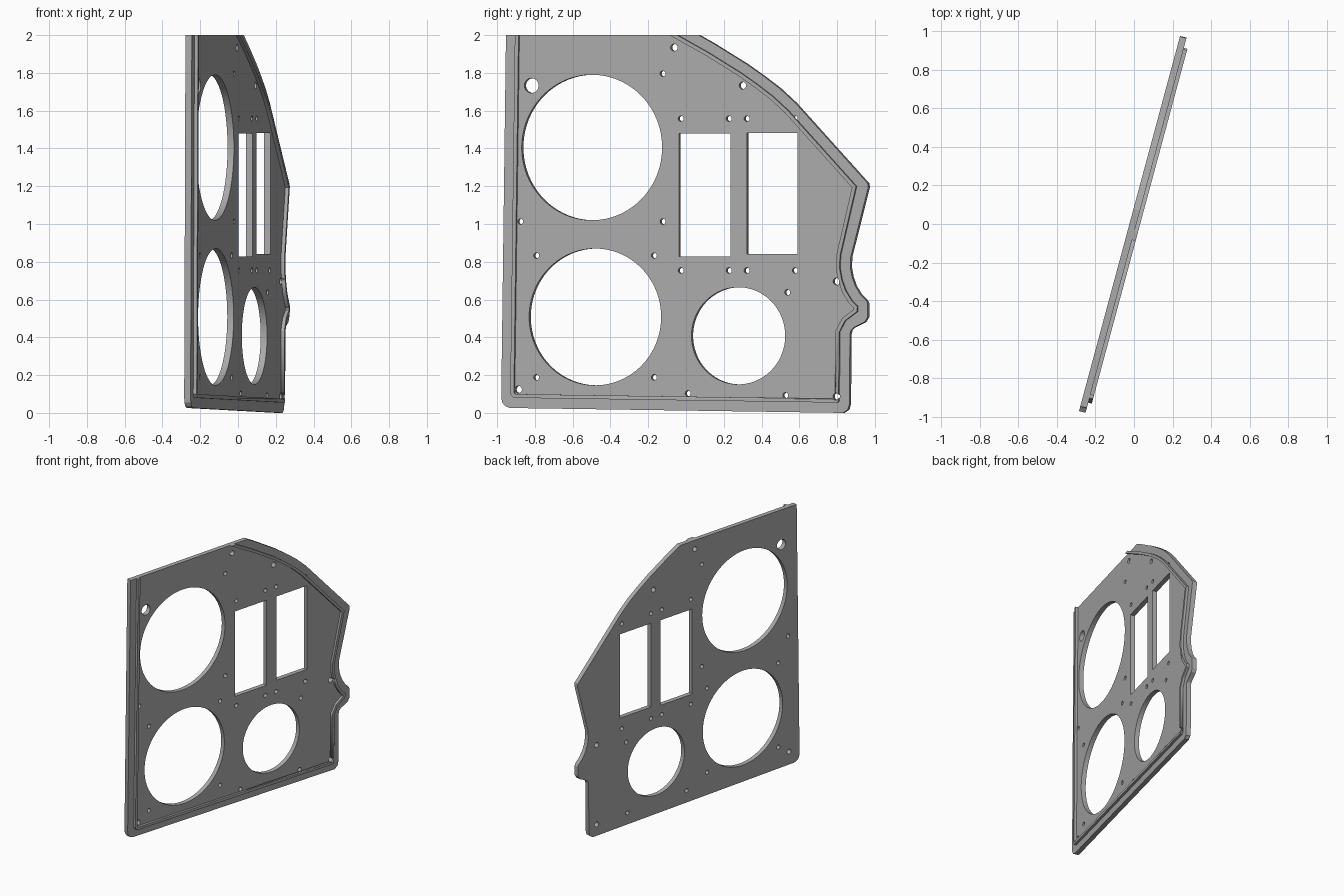
import bpy, math
from mathutils import Matrix, Vector

if "Cube" in bpy.data.objects:
    bpy.data.objects.remove(bpy.data.objects["Cube"])

A = math.radians(15.08)
SN, CS = math.sin(A), math.cos(A)
BACK, FACE, RIDGE = -0.023, 0.012, 0.031
# panel frame: u along the panel, v up, w out of the instrument face
FRAME = Matrix(((SN, 0, CS, 0), (CS, 0, -SN, 0), (0, 1, 0, 0), (0, 0, 0, 1)))

grey = bpy.data.materials.new("panel_grey")
grey.diffuse_color = (0.4, 0.4, 0.4, 1)
grey.use_nodes = True
grey.node_tree.nodes["Principled BSDF"].inputs["Base Color"].default_value = grey.diffuse_color


def circle(y, z, r, n=24):
    return [(y / CS + r * math.cos(2 * math.pi * i / n),
             z + r * math.sin(2 * math.pi * i / n)) for i in range(n)]


def box(y0, y1, z0, z1):
    return [(y0 / CS, z0), (y1 / CS, z0), (y1 / CS, z1), (y0 / CS, z1)]


def slab(name, loops, w0, w1):
    """Filled flat profile with holes, extruded from w0 to w1."""
    cu = bpy.data.curves.new(name, 'CURVE')
    cu.dimensions, cu.fill_mode = '2D', 'BOTH'
    cu.extrude = (w1 - w0) / 2
    for pts in loops:
        sp = cu.splines.new('POLY')
        sp.points.add(len(pts) - 1)
        for p, (u, v) in zip(sp.points, pts):
            p.co = (u, v, 0, 1)
        sp.use_cyclic_u = True
    ob = bpy.data.objects.new(name, cu)
    bpy.context.collection.objects.link(ob)
    bpy.ops.object.select_all(action='DESELECT')
    ob.select_set(True)
    bpy.context.view_layer.objects.active = ob
    bpy.ops.object.convert(target='MESH')
    ob = bpy.context.object
    ob.data.transform(FRAME @ Matrix.Translation((0, 0, (w0 + w1) / 2)))
    # weld the caps to the walls
    bpy.ops.object.mode_set(mode='EDIT')
    bpy.ops.mesh.select_all(action='SELECT')
    bpy.ops.mesh.remove_doubles(threshold=0.0001)
    bpy.ops.mesh.normals_make_consistent(inside=False)
    bpy.ops.object.mode_set(mode='OBJECT')
    ob.data.materials.clear()
    ob.data.materials.append(grey)
    bpy.ops.object.shade_smooth_by_angle(angle=math.radians(25))
    return ob


def inset(path, d):
    """Offset an open clockwise path to its right with mitred corners."""
    out = []
    for i, p in enumerate(path):
        dirs = []
        if i > 0:
            dirs.append((p - path[i - 1]).normalized())
        if i < len(path) - 1:
            dirs.append((path[i + 1] - p).normalized())
        ns = [Vector((t.y, -t.x)) for t in dirs]
        m = sum(ns, Vector((0, 0))).normalized()
        out.append(p + m * d / max(m.dot(ns[0]), 0.5))
    return out


# panel outline, clockwise from the top right
outline = [(0.07, 2), (0.15, 1.955), (0.23, 1.905), (0.325, 1.846), (0.414, 1.783),
           (0.50, 1.717), (0.583, 1.64), (0.965, 1.215), (0.968, 1.195),
           (0.875, 0.825), (0.873, 0.77), (0.882, 0.72), (0.90, 0.67), (0.928, 0.625),
           (0.958, 0.595), (0.965, 0.58), (0.965, 0.508), (0.95, 0.482),
           (0.89, 0.452), (0.876, 0.437), (0.871, 0.415), (0.868, 0.047),
           (0.86, 0.018), (0.835, 0.0), (-0.93, 0.026), (-0.955, 0.036),
           (-0.97, 0.056), (-0.975, 0.08), (-0.95, 2)]
outline = [Vector((y / CS, z)) for y, z in outline]

# gauge openings, display windows and the corner hole
openings = [circle(-0.495, 1.405, 0.385, 96), circle(-0.478, 0.508, 0.362, 96),
            circle(0.28, 0.408, 0.257, 96), circle(-0.815, 1.733, 0.039, 32),
            box(-0.034, 0.24, 0.828, 1.48), box(0.325, 0.594, 0.84, 1.482)]
# small screw holes
for y, z in [(-0.12, 1.796), (-0.12, 1.013), (-0.873, 1.013), (-0.789, 0.833),
             (-0.166, 0.833), (-0.789, 0.188), (-0.166, 0.188), (0.013, 0.103),
             (0.53, 0.093), (0.54, 0.638)]:
    openings.append(circle(y, z, 0.015, 16))
for y in (-0.024, 0.23, 0.325, 0.58):
    for z in (0.754, 1.558):
        openings.append(circle(y, z, 0.015, 16))
# larger mounting holes near the border
mounts = [circle(y, z, 0.019, 20) for y, z in
          [(-0.06, 1.934), (0.303, 1.733), (0.8, 0.696), (-0.884, 0.124), (0.8, 0.087)]]

panel = slab("instrument_panel", [outline] + openings + mounts, BACK, FACE)

# raised ridge set in from the border, open along the top edge
OFFSET, WIDTH = 0.054, 0.02
core = [p for i, p in enumerate(outline) if i not in (8, 17, 19, 22, 25, 26)]
outer, inner = inset(core, OFFSET), inset(core, OFFSET + WIDTH)
for side in (outer, inner):
    for end, nxt in ((0, 1), (-1, -2)):
        t = (side[end] - side[nxt]).normalized()
        side[end] = side[end] + t * ((2 - side[end].y) / t.y)
ridge = slab("border_ridge", [outer + inner[::-1]], FACE - 0.001, RIDGE)

# the mounting holes also notch the ridge
cutter = slab("mount_hole_cutter", mounts, BACK - 0.05, RIDGE + 0.05)
cutter.hide_render = True
cutter.display_type = 'WIRE'
mod = ridge.modifiers.new("mount_notches", 'BOOLEAN')
mod.operation, mod.object, mod.solver = 'DIFFERENCE', cutter, 'EXACT'
